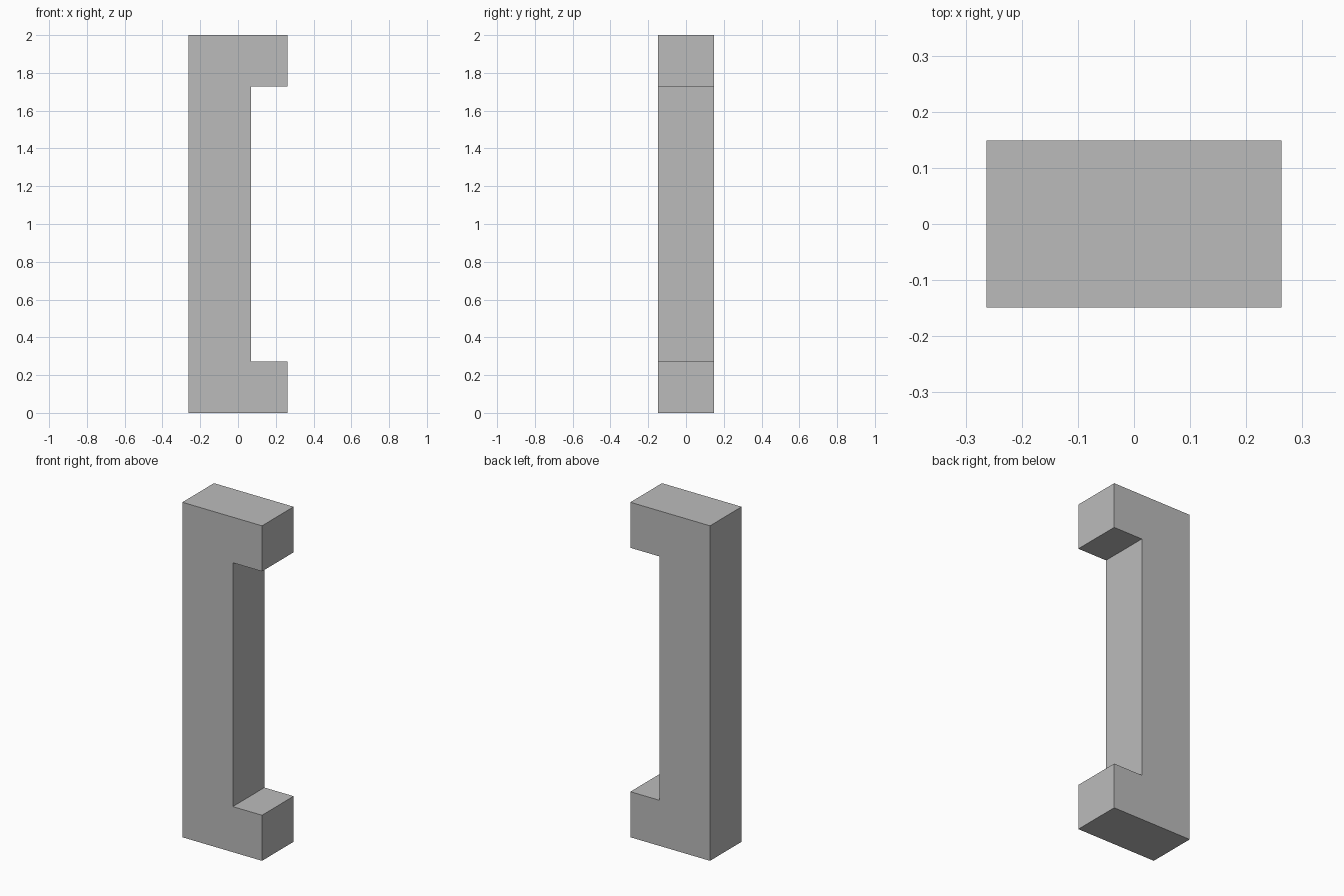
import bpy
import bmesh

cube = bpy.data.objects.get("Cube")
if cube:
    bpy.data.objects.remove(cube, do_unlink=True)

HALF_WIDTH, HALF_DEPTH, HEIGHT = 0.263, 0.149, 2.0
BAR_EDGE, FOOT_HEIGHT = 0.07, 0.272

# Plain grey
grey = bpy.data.materials.new("grey")
grey.use_nodes = True
colour = (0.5, 0.5, 0.5, 1.0)
grey.diffuse_color = colour
grey.node_tree.nodes["Principled BSDF"].inputs["Base Color"].default_value = colour

# C-shaped side outline: lower half, then its mirror
lower = [(-HALF_WIDTH, 0), (HALF_WIDTH, 0),
         (HALF_WIDTH, FOOT_HEIGHT), (BAR_EDGE, FOOT_HEIGHT)]
outline = lower + [(x, HEIGHT - z) for x, z in reversed(lower)]

# Pull handle: outline extruded from front to back
bm = bmesh.new()
front = bm.faces.new([bm.verts.new((x, -HALF_DEPTH, z)) for x, z in outline])
result = bmesh.ops.extrude_face_region(bm, geom=[front], use_keep_orig=True)
back_verts = [g for g in result["geom"] if isinstance(g, bmesh.types.BMVert)]
bmesh.ops.translate(bm, verts=back_verts, vec=(0, 2 * HALF_DEPTH, 0))
bmesh.ops.recalc_face_normals(bm, faces=bm.faces)

mesh = bpy.data.meshes.new("pull_handle")
bm.to_mesh(mesh)
bm.free()
mesh.materials.append(grey)
handle = bpy.data.objects.new("pull_handle", mesh)
bpy.context.collection.objects.link(handle)
